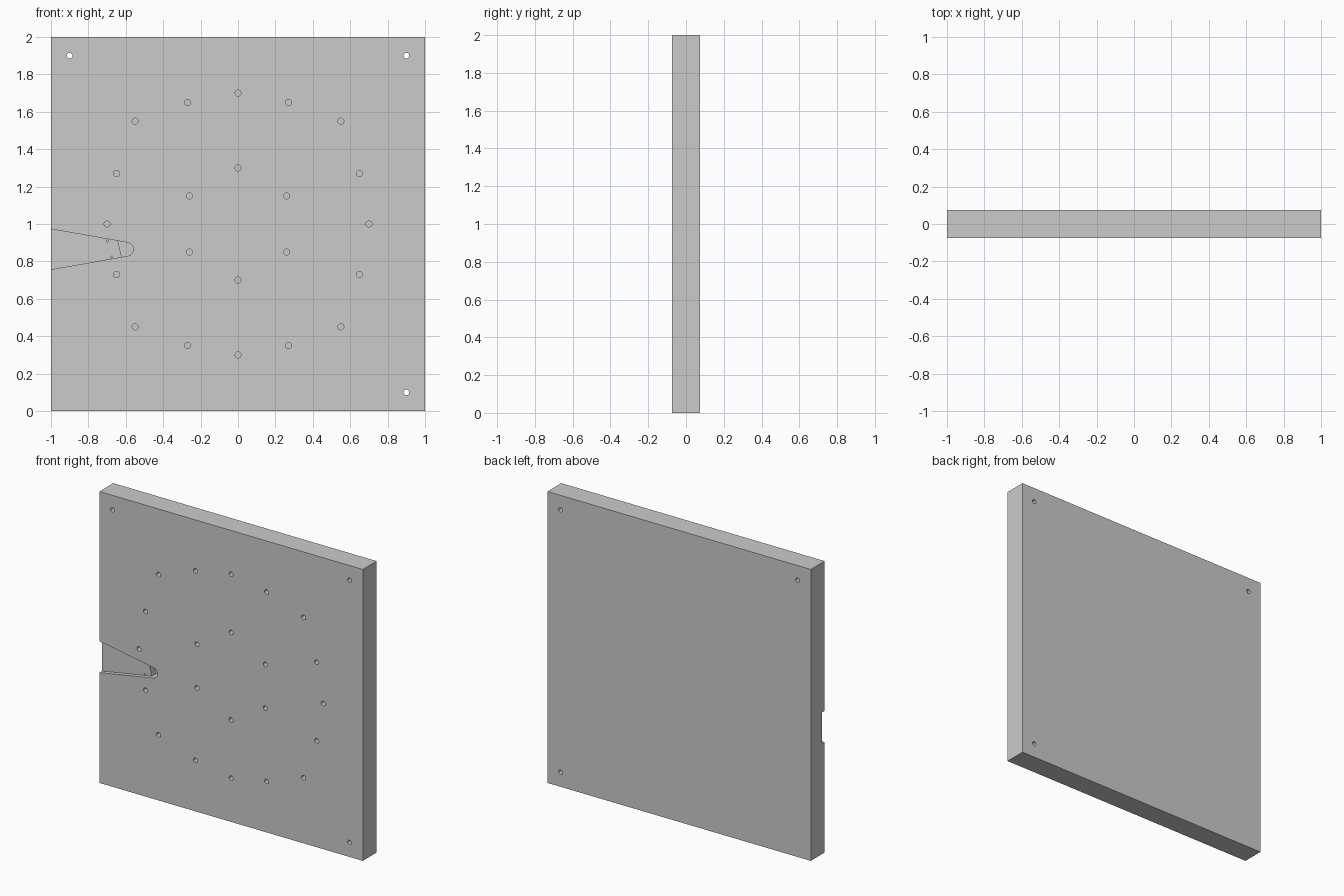
import bpy, bmesh, math
from mathutils import Matrix, Vector

if "Cube" in bpy.data.objects:
    bpy.data.objects.remove(bpy.data.objects["Cube"])

FRONT = -0.075


def make_object(name, bm):
    bmesh.ops.recalc_face_normals(bm, faces=bm.faces)
    mesh = bpy.data.meshes.new(name)
    bm.to_mesh(mesh)
    bm.free()
    ob = bpy.data.objects.new(name, mesh)
    bpy.context.collection.objects.link(ob)
    return ob


def add_hole(bm, x, z, r, y0, y1):
    m = Matrix.Translation((x, (y0 + y1) / 2, z)) @ Matrix.Rotation(math.pi / 2, 4, 'X')
    bmesh.ops.create_cone(bm, cap_ends=True, segments=24, radius1=r, radius2=r,
                          depth=y1 - y0, matrix=m)


def prism(name, pts, y0, y1):
    bm = bmesh.new()
    face = bm.faces.new([bm.verts.new((x, y0, z)) for x, z in pts])
    ext = bmesh.ops.extrude_face_region(bm, geom=[face])
    verts = [v for v in ext['geom'] if isinstance(v, bmesh.types.BMVert)]
    bmesh.ops.translate(bm, verts=verts, vec=Vector((0, y1 - y0, 0)))
    return make_object(name, bm)


def cut(target, cutter):
    mod = target.modifiers.new(cutter.name, 'BOOLEAN')
    mod.operation, mod.solver, mod.object = 'DIFFERENCE', 'EXACT', cutter
    bpy.context.view_layer.objects.active = target
    bpy.ops.object.modifier_apply(modifier=mod.name)
    bpy.data.objects.remove(cutter, do_unlink=True)


# square board
bm = bmesh.new()
bmesh.ops.create_cube(bm, size=1, matrix=Matrix.Translation((0, 0, 1)) @ Matrix.Diagonal((2, 0.15, 2, 1)))
board = make_object("board", bm)

# tapered slot open to the left edge, with a rounded inner end
tip = [(-0.595 + 0.036 * math.cos(a), 0.865 + 0.036 * math.sin(a))
       for a in [math.radians(-80 + 16 * i) for i in range(11)]]
slope = math.tan(math.radians(10))
x0, z0 = tip[0]
x1, z1 = tip[-1]


def low(x):
    return z0 - slope * (x0 - x)


def high(x):
    return z1 + slope * (x1 - x)


cut(board, prism("slot_cutter", [(-1.1, low(-1.1))] + tip + [(-1.1, high(-1.1))],
                 FRONT - 0.05, FRONT + 0.028))

# deeper pocket at the slot end
cut(board, prism("pocket_cutter", [(-0.622, low(-0.622))] + tip + [(-0.642, high(-0.642))],
                 FRONT - 0.04, FRONT + 0.07))

# mounting holes through three corners, shallow pin holes in two rings
bm = bmesh.new()
for x, z in [(-0.9, 1.9), (0.9, 1.9), (0.9, 0.1)]:
    add_hole(bm, x, z, 0.015, -0.12, 0.12)
quarter = [(0, 0.7), (0.27, 0.65), (0.55, 0.55), (0.65, 0.27), (0.7, 0), (0, 0.3), (0.26, 0.15)]
for x, z in sorted({(sx * x, sz * z) for x, z in quarter for sx in (1, -1) for sz in (1, -1)}):
    add_hole(bm, x, 1 + z, 0.016, FRONT - 0.03, FRONT + 0.05)
# tiny pin holes in the slot floor
for x, z in [(-0.698, 0.909), (-0.677, 0.823)]:
    add_hole(bm, x, z, 0.005, FRONT - 0.03, FRONT + 0.05)
cut(board, make_object("hole_cutter", bm))
